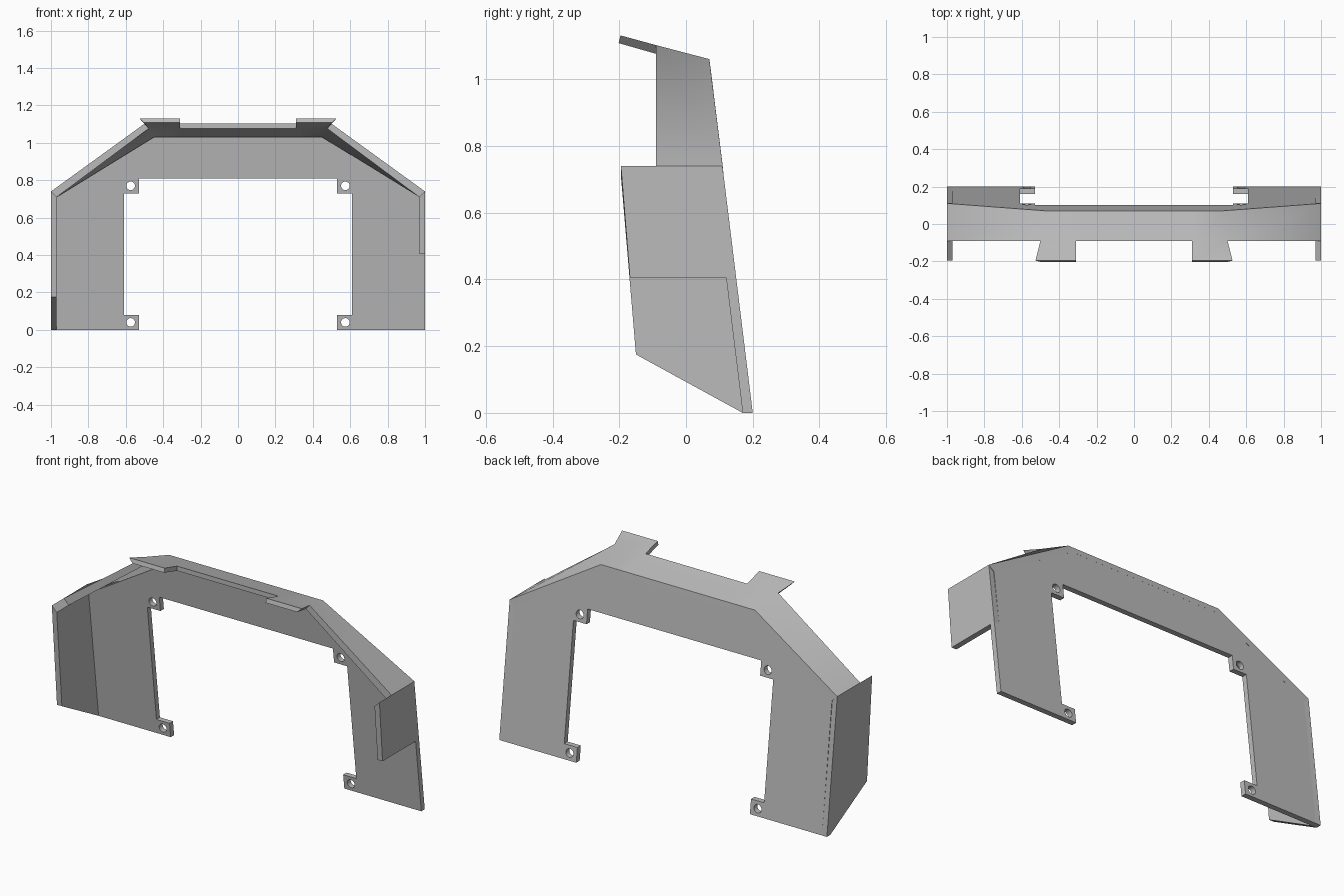
import bpy, bmesh, math

cube = bpy.data.objects.get("Cube")
if cube:
    bpy.data.objects.remove(cube, do_unlink=True)

grey = bpy.data.materials.new("plain_grey")
grey.use_nodes = True
grey.diffuse_color = (0.5, 0.5, 0.5, 1)
grey.node_tree.nodes["Principled BSDF"].inputs["Base Color"].default_value = (0.5, 0.5, 0.5, 1)

T = 0.03          # sheet thickness
LEAN = 0.1226     # backward lean of the plate


def back_y(z):
    return 0.2 - LEAN * z


def finish(bm, name):
    bmesh.ops.recalc_face_normals(bm, faces=bm.faces)
    mesh = bpy.data.meshes.new(name)
    bm.to_mesh(mesh)
    bm.free()
    mesh.materials.append(grey)
    ob = bpy.data.objects.new(name, mesh)
    bpy.context.collection.objects.link(ob)
    return ob


def add_loop(bm, points):
    verts = [bm.verts.new(p) for p in points]
    return [bm.edges.new((v, verts[(i + 1) % len(verts)])) for i, v in enumerate(verts)]


# Leaning back plate: arch outline with four drilled mounting ears
half = [(0.53, 0.81), (0.53, 0.73), (0.61, 0.73), (0.61, 0.08), (0.53, 0.08), (0.53, 0)]
right_edge = [(1, 0), (1, 0.405), (0.97, 0.405), (0.97, 0.71), (0.45, 1.03)]
left_edge = [(-0.45, 1.03), (-0.97, 0.71), (-0.97, 0)]
outline = half + right_edge + left_edge + [(-x, z) for x, z in reversed(half)]
bm = bmesh.new()
edges = add_loop(bm, [(x, 0, z) for x, z in outline])
for side in (-1, 1):
    for hz in (0.04, 0.77):
        ring = [i * math.tau / 20 for i in range(20)]
        edges += add_loop(bm, [(side * 0.574 + 0.023 * math.cos(a), 0,
                                hz + 0.023 * math.sin(a)) for a in ring])
bmesh.ops.triangle_fill(bm, edges=edges, use_beauty=True, normal=(0, -1, 0))
ext = bmesh.ops.extrude_face_region(bm, geom=bm.faces[:])
for v in ext["geom"]:
    if isinstance(v, bmesh.types.BMVert):
        v.co.y -= T
for v in bm.verts:
    v.co.y += back_y(v.co.z)
finish(bm, "back_plate")

# Folded hood: outer back, outer front, inner front, inner back at each station
end = [(1, 0.11, 0.74), (1, -0.09, 0.74), (0.97, -0.09, 0.71), (0.97, 0.113, 0.71)]
bend = [(0.47, 0.07, 1.06), (0.5, -0.09, 1.102), (0.478, -0.09, 1.076), (0.45, 0.074, 1.03)]
tab_in = [(0.31, y, z) for x, y, z in bend]
side_stations = [end, bend, tab_in]
stations = side_stations + [[(-x, y, z) for x, y, z in s] for s in reversed(side_stations)]
bm = bmesh.new()
rows = [[bm.verts.new(p) for p in s] for s in stations]
for i, (a, b) in enumerate(zip(rows, rows[1:])):
    for k in range(4):
        n = (k + 1) % 4
        if k == 1 and i in (1, 3):
            # Forward tab grown from the front edge
            s = 1 if i == 1 else -1
            o, q = (a, b) if i == 1 else (b, a)
            base = [o[1], q[1], q[2], o[2]]
            tip = [bm.verts.new((s * x, y, z)) for x, y, z in
                   [(0.527, -0.196, 1.131), (0.31, -0.196, 1.131),
                    (0.31, -0.202, 1.108), (0.503, -0.202, 1.108)]]
            for j in range(4):
                m = (j + 1) % 4
                bm.faces.new((base[j], base[m], tip[m], tip[j]))
            bm.faces.new(tip)
        else:
            bm.faces.new((a[k], a[n], b[n], b[k]))
bm.faces.new(rows[0])
bm.faces.new(rows[-1])
hood = finish(bm, "hood")
bpy.ops.object.select_all(action="DESELECT")
hood.select_set(True)
bpy.context.view_layer.objects.active = hood
bpy.ops.object.shade_smooth_by_angle(angle=math.radians(42))


# Side panels with a mitred top edge
def side_panel(name, side, lower):
    outer = [(-0.195, 0.74)] + lower + [(back_y(0.74), 0.74)]
    bm = bmesh.new()
    out = [bm.verts.new((side, y, z)) for y, z in outer]
    inn = [bm.verts.new((side * (1 - T), y, min(z, 0.71))) for y, z in outer]
    bm.faces.new(out)
    bm.faces.new(inn)
    for i in range(len(out)):
        n = (i + 1) % len(out)
        bm.faces.new((out[i], out[n], inn[n], inn[i]))
    finish(bm, name)


side_panel("left_side_panel", 1, [(-0.168, 0.405), (back_y(0.405), 0.405)])
side_panel("right_side_panel", -1, [(-0.15, 0.175), (0.17, 0), (0.2, 0)])
